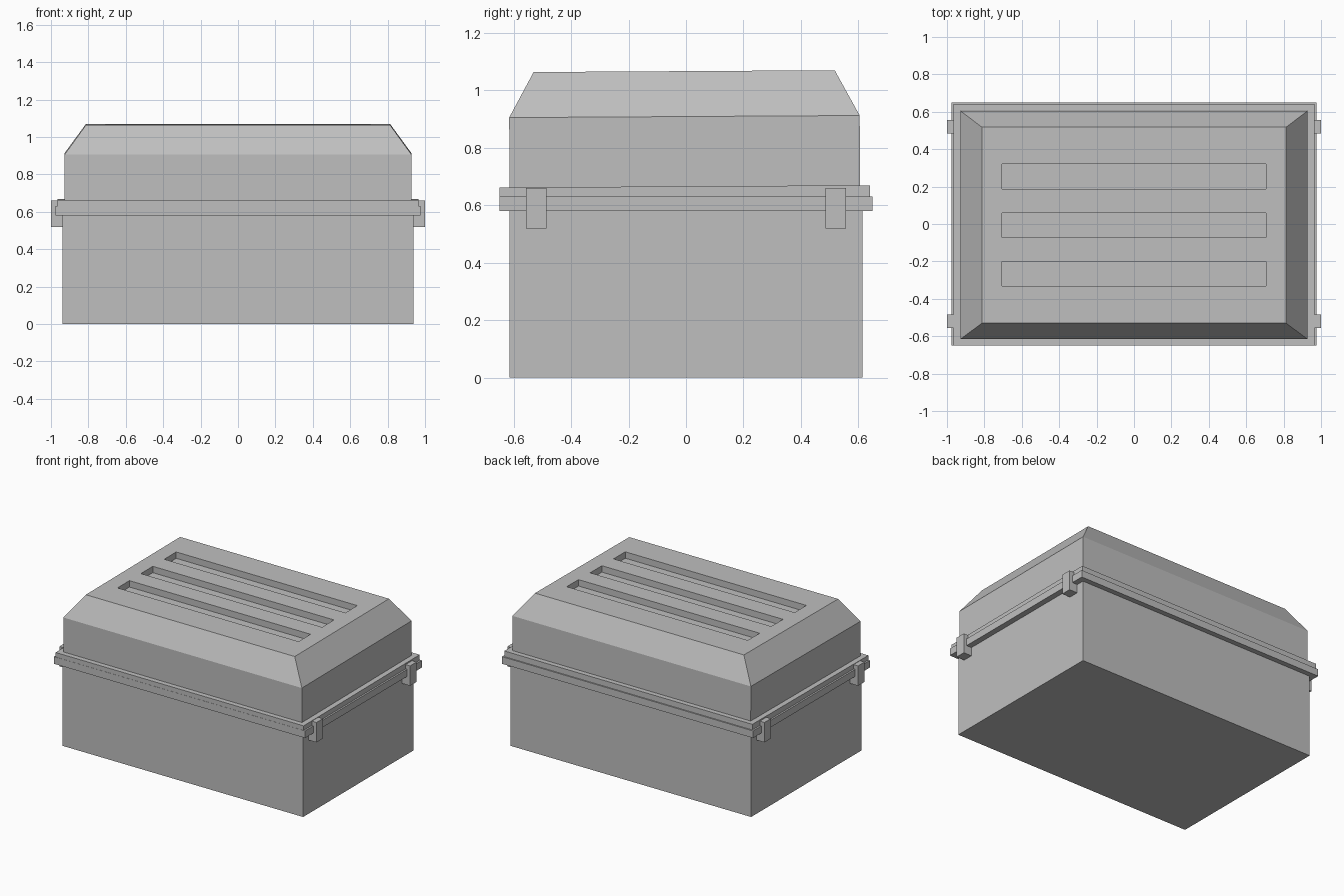
import bpy
import bmesh
from mathutils import Matrix

cube = bpy.data.objects.get("Cube")
if cube:
    bpy.data.objects.remove(cube, do_unlink=True)

GREY = (0.52, 0.52, 0.52, 1)
grey = bpy.data.materials.new("plain_grey")
grey.use_nodes = True
grey.diffuse_color = GREY
grey.node_tree.nodes["Principled BSDF"].inputs["Base Color"].default_value = GREY

LID_TILT = Matrix.Rotation(0.006, 4, "X")


def loft(name, levels, center=(0, 0), tilt=None):
    """Stack rectangles (half x, half y, z) into a closed solid."""
    bm = bmesh.new()
    rings = []
    for hx, hy, z in levels:
        rings.append([bm.verts.new((center[0] + sx * hx, center[1] + sy * hy, z))
                      for sx, sy in ((-1, -1), (1, -1), (1, 1), (-1, 1))])
    for low, high in zip(rings, rings[1:]):
        for i in range(4):
            j = (i + 1) % 4
            bm.faces.new((low[i], low[j], high[j], high[i]))
    bm.faces.new(rings[0][::-1])
    bm.faces.new(rings[-1])
    if tilt:
        bm.transform(tilt)
    mesh = bpy.data.meshes.new(name)
    bm.to_mesh(mesh)
    bm.free()
    mesh.materials.append(grey)
    obj = bpy.data.objects.new(name, mesh)
    bpy.context.collection.objects.link(obj)
    return obj


# Lower box and its rim
loft("box_body", [(0.937, 0.614, 0), (0.937, 0.614, 0.6)])
loft("box_rim", [(0.977, 0.65, 0.58), (0.977, 0.65, 0.63)])

# Lid, closed with a very slight tilt
loft("lid_rim", [(0.965, 0.645, 0.62), (0.965, 0.645, 0.666)], tilt=LID_TILT)
lid = loft("lid", [(0.928, 0.61, 0.64), (0.928, 0.61, 0.909), (0.813, 0.524, 1.067)],
           tilt=LID_TILT)

# Three long recesses in the lid top
for n, y in enumerate((-0.26, 0, 0.26)):
    cutter = loft(f"slot_cutter_{n}", [(0.705, 0.066, 1.022), (0.705, 0.066, 1.2)],
                  center=(0, y), tilt=LID_TILT)
    cutter.hide_render = True
    cutter.hide_set(True)
    cut = lid.modifiers.new(f"slot_{n}", "BOOLEAN")
    cut.operation = "DIFFERENCE"
    cut.solver = "EXACT"
    cut.object = cutter

# Clasps on both ends
for side, sx in (("left", 1), ("right", -1)):
    for end, sy in (("front", -1), ("back", 1)):
        loft(f"clasp_{end}_{side}", [(0.034, 0.036, 0.52), (0.034, 0.036, 0.66)],
             center=(sx * 0.966, sy * 0.521))
